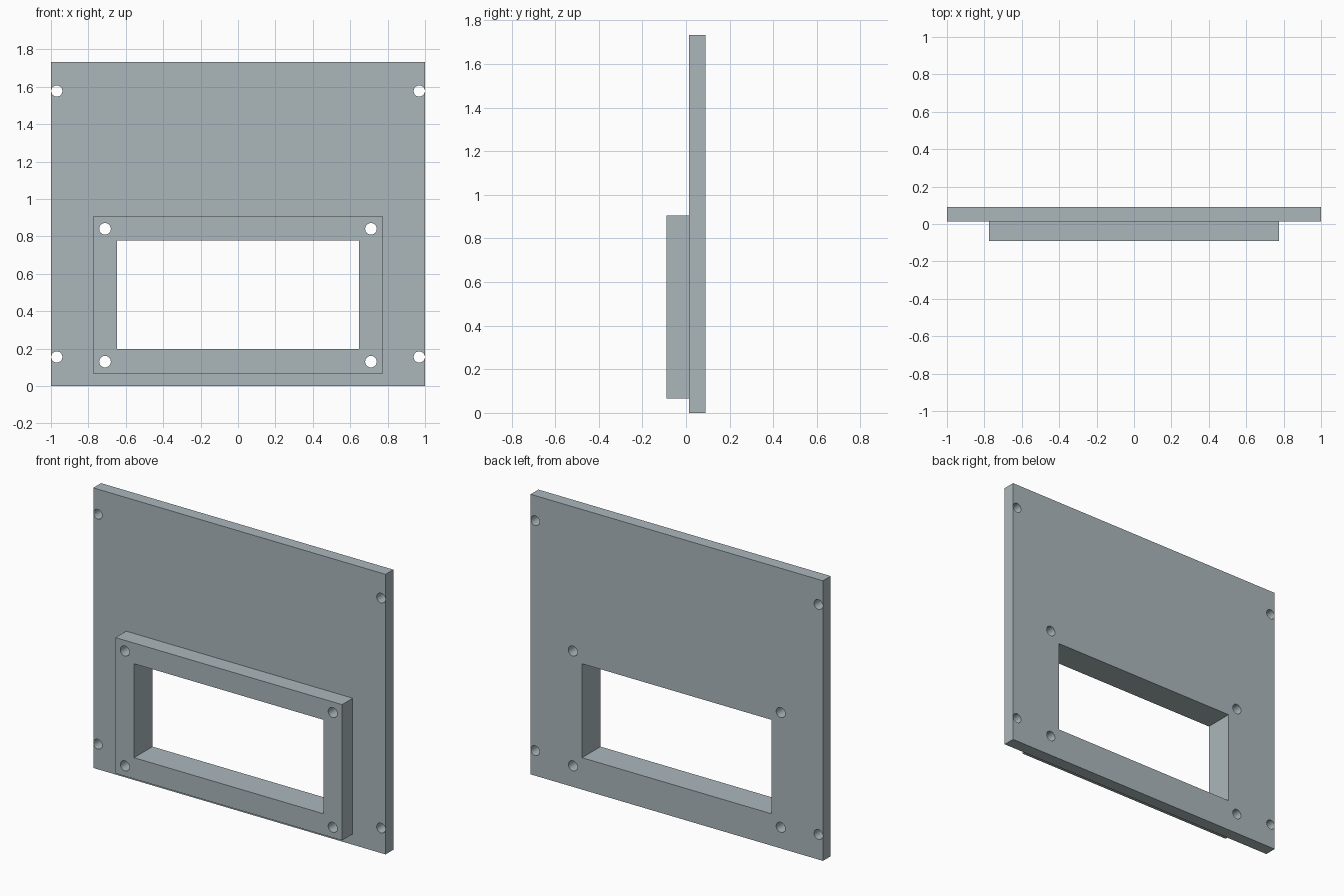
import bpy, bmesh, math
from mathutils import Matrix, Vector

if "Cube" in bpy.data.objects:
    bpy.data.objects.remove(bpy.data.objects["Cube"])

Y_FRONT, Y_SPLIT, Y_BACK = -0.09, 0.014, 0.09

# Blue-grey metal
metal = bpy.data.materials.new("blue_grey_metal")
metal.diffuse_color = (0.41, 0.475, 0.5, 1)
metal.use_nodes = True
metal.node_tree.nodes["Principled BSDF"].inputs["Base Color"].default_value = metal.diffuse_color


def add_box(bm, x, y0, y1, z0, z1):
    """Box symmetric in x, given by its half width and y/z ranges."""
    m = Matrix.Translation(Vector((0, (y0 + y1) / 2, (z0 + z1) / 2)))
    bmesh.ops.create_cube(bm, size=1, matrix=m @ Matrix.Diagonal((2 * x, y1 - y0, z1 - z0, 1)))


def add_hole(bm, x, z, r=0.031):
    """Round hole cutter running front to back."""
    m = Matrix.Translation(Vector((x, 0, z))) @ Matrix.Rotation(math.pi / 2, 4, 'X')
    bmesh.ops.create_cone(bm, cap_ends=True, segments=32, radius1=r, radius2=r, depth=0.6, matrix=m)


def make_object(name, bm):
    mesh = bpy.data.meshes.new(name)
    bm.to_mesh(mesh)
    bm.free()
    mesh.materials.append(metal)
    obj = bpy.data.objects.new(name, mesh)
    bpy.context.collection.objects.link(obj)
    return obj


# Shared cutter: window opening, frame screw holes, plate corner holes
bm = bmesh.new()
add_box(bm, 0.648, -0.3, 0.3, 0.197, 0.778)
for side in (-1, 1):
    for z in (0.13, 0.84):
        add_hole(bm, side * 0.711, z)
    for z in (0.155, 1.577):
        add_hole(bm, side * 0.969, z, 0.03)
cutter = make_object("hole_cutter", bm)
cutter.hide_render = True

# Back plate and raised window frame
parts = {
    "back_plate": (1.0, Y_SPLIT, Y_BACK, 0.0, 1.732),
    "window_frame": (0.775, Y_FRONT, Y_SPLIT, 0.066, 0.906),
}
for name, dims in parts.items():
    bm = bmesh.new()
    add_box(bm, *dims)
    obj = make_object(name, bm)
    mod = obj.modifiers.new("holes", 'BOOLEAN')
    mod.operation = 'DIFFERENCE'
    mod.solver = 'EXACT'
    mod.object = cutter
    bpy.ops.object.select_all(action='DESELECT')
    obj.select_set(True)
    bpy.context.view_layer.objects.active = obj
    bpy.ops.object.modifier_apply(modifier=mod.name)
    bpy.ops.object.shade_smooth_by_angle(angle=math.radians(30))

bpy.data.objects.remove(cutter)
